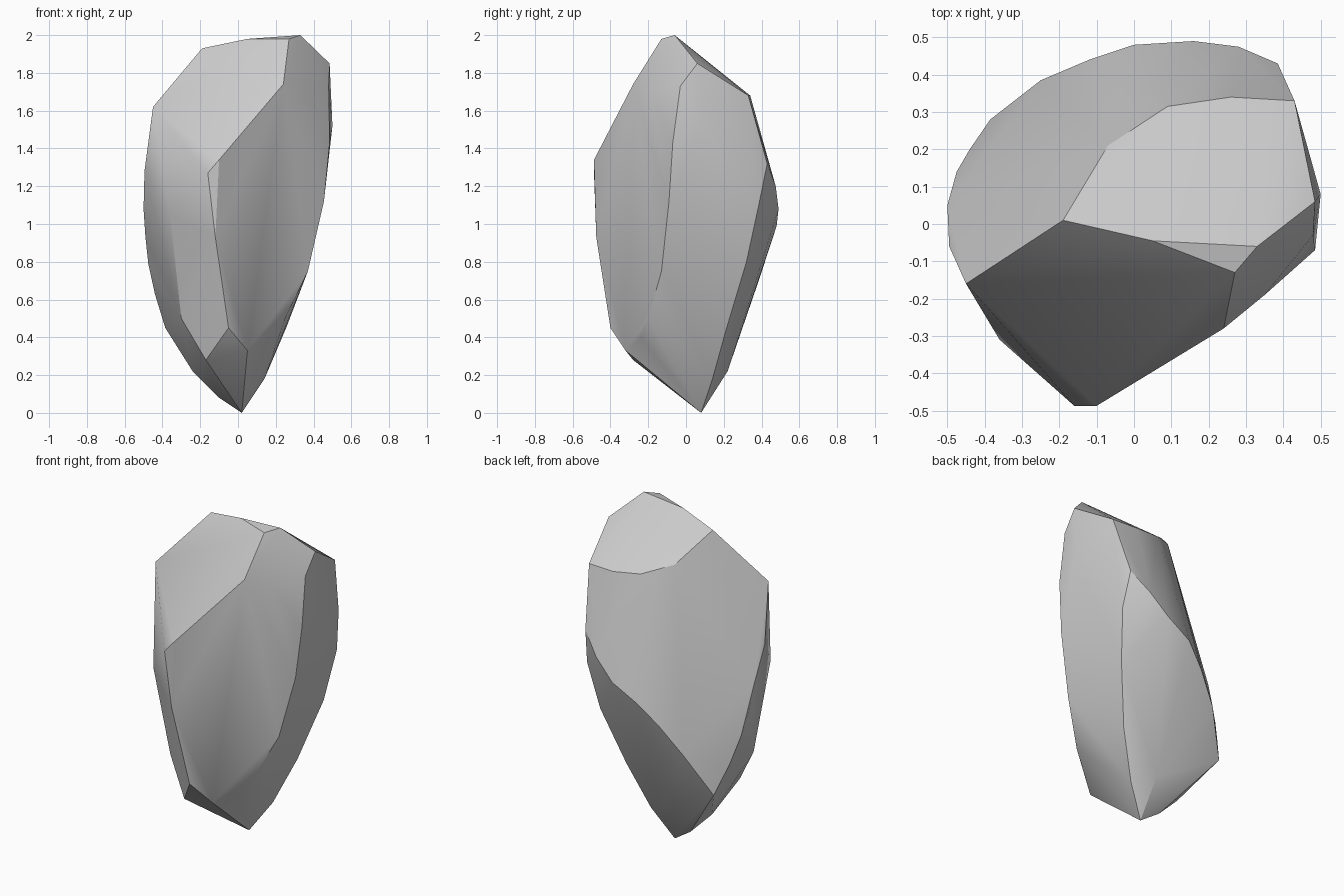
import bpy, bmesh, math

if "Cube" in bpy.data.objects:
    bpy.data.objects.remove(bpy.data.objects["Cube"])

# Ridge lines of the faceted boulder; the hull of the ridges gives its facets
crown = [(.33, -.06, 2), (.27, -.13, 1.98), (.05, -.045, 1.98), (-.19, .01, 1.93),
         (-.07, .21, 1.76), (.09, .315, 1.7), (.26, .34, 1.68), (.43, .33, 1.68),
         (.485, .06, 1.85)]
front_shoulder = [(-.45, -.16, 1.62), (-.16, -.487, 1.27), (-.1, -.487, 1.34),
                  (.24, -.28, 1.74), (.35, -.19, 1.7), (.48, -.03, 1.73)]
front_ridge = [(-.12, -.475, .93), (-.05, -.4, .45), (-.17, -.28, .28), (.05, -.32, .33)]
right_ridge = [(.16, -.24, .4), (.25, -.2, .5), (.37, -.13, .75), (.455, -.09, 1.12),
               (.485, -.07, 1.43), (.5, .08, 1.52)]
right_back_ridge = [(.14, .14, .18), (.255, .215, .45), (.36, .32, .8), (.405, .385, 1.1),
                    (.385, .43, 1.32)]
back_ridge = [(.28, .475, 1.2), (.16, .49, 1.08), (0, .48, .99), (-.12, .44, .87),
              (-.25, .385, .7), (-.385, .28, .45)]
left_ridge = [(-.44, .2, .63), (-.475, .14, .79), (-.49, .08, .93), (-.5, .05, 1.08),
              (-.495, -.06, 1.28), (-.36, -.31, 1.05), (-.3, -.23, .5)]
base = [(.02, .08, 0), (-.1, .1, .08), (-.24, .09, .22), (.02, .22, .22)]

bm = bmesh.new()
for ridge in (crown, front_shoulder, front_ridge, right_ridge, right_back_ridge,
              back_ridge, left_ridge, base):
    for p in ridge:
        bm.verts.new(p)
bmesh.ops.convex_hull(bm, input=bm.verts)
loose = [v for v in bm.verts if not v.link_faces]
bmesh.ops.delete(bm, geom=loose, context='VERTS')

# Merge nearly coplanar triangles into broad facets
bmesh.ops.dissolve_limit(bm, angle_limit=math.radians(2), verts=bm.verts[:], edges=bm.edges[:])
bmesh.ops.recalc_face_normals(bm, faces=bm.faces[:])

mesh = bpy.data.meshes.new("boulder")
bm.to_mesh(mesh)
bm.free()
boulder = bpy.data.objects.new("boulder", mesh)
bpy.context.collection.objects.link(boulder)

# Soft facets, sharp ridges
bpy.context.view_layer.objects.active = boulder
boulder.select_set(True)
bpy.ops.object.shade_smooth_by_angle(angle=math.radians(28))
